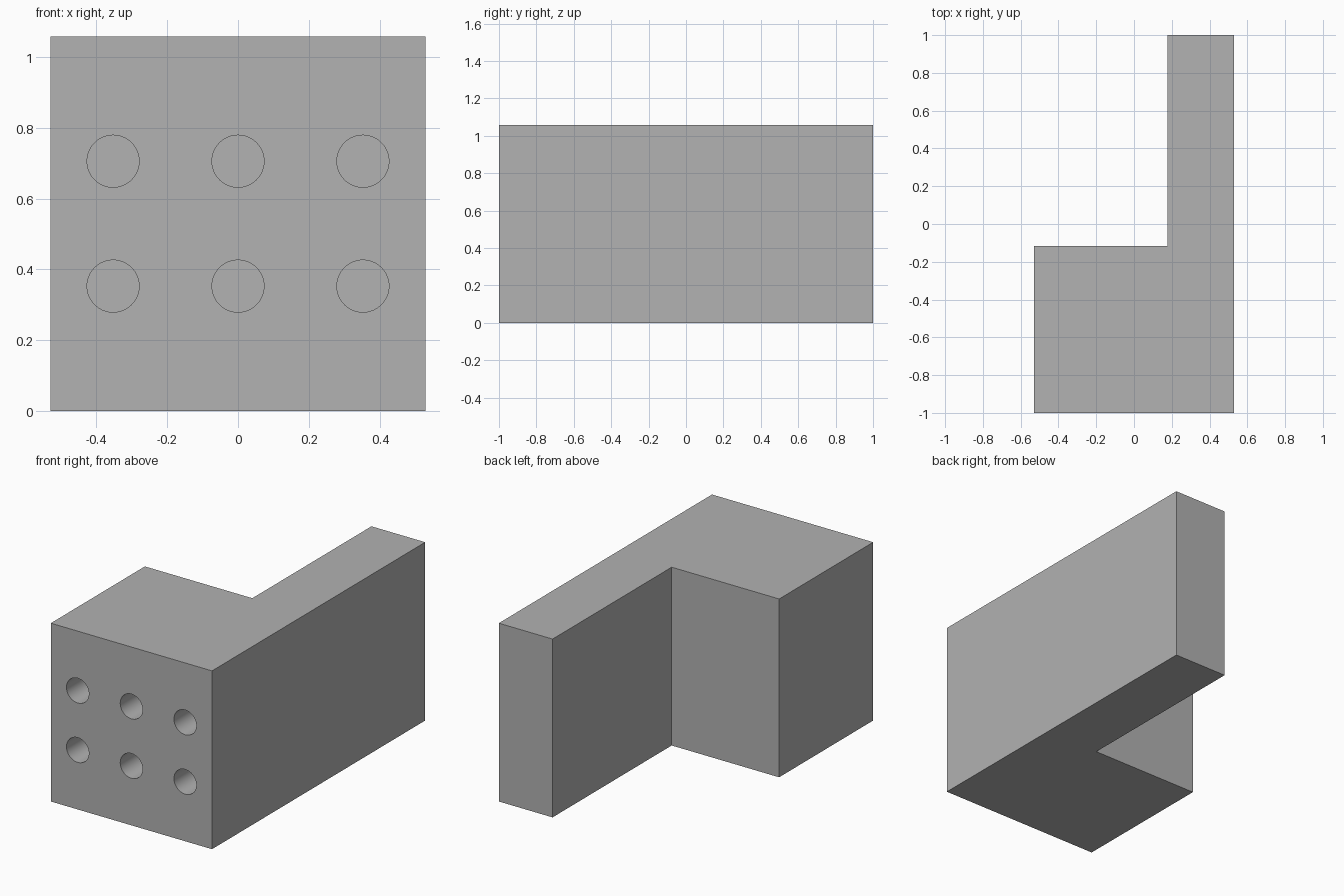
import bpy, bmesh, math
from mathutils import Matrix

if "Cube" in bpy.data.objects:
    bpy.data.objects.remove(bpy.data.objects["Cube"], do_unlink=True)

U = 1 / 17                      # design unit: the body is 34 units long
HEIGHT = 18 * U
HOLE_RADIUS = 1.25 * U
HOLE_DEPTH = 10 * U

# Single grey material
grey = bpy.data.materials.new("plain_grey")
grey.use_nodes = True
colour = (0.445, 0.445, 0.445, 1)
grey.diffuse_color = colour
grey.node_tree.nodes["Principled BSDF"].inputs["Base Color"].default_value = colour


def add_object(name, bm):
    bmesh.ops.recalc_face_normals(bm, faces=bm.faces)
    mesh = bpy.data.meshes.new(name)
    bm.to_mesh(mesh)
    bm.free()
    mesh.materials.append(grey)
    obj = bpy.data.objects.new(name, mesh)
    bpy.context.collection.objects.link(obj)
    return obj


# L-shaped body: wide front block with a narrow arm running back
outline = [(-9, -17), (9, -17), (9, 17), (3, 17), (3, -2), (-9, -2)]
bm = bmesh.new()
base = bm.faces.new([bm.verts.new((x * U, y * U, 0)) for x, y in outline])
top = bmesh.ops.extrude_face_region(bm, geom=[base])["geom"]
bmesh.ops.translate(bm, vec=(0, 0, HEIGHT),
                    verts=[v for v in top if isinstance(v, bmesh.types.BMVert)])
body = add_object("l_shaped_body", bm)

# Cutters for the blind holes: three columns, two rows, on the front face
bm = bmesh.new()
for x in (-6, 0, 6):
    for z in (6, 12):
        place = Matrix.Translation((x * U, -17 * U, z * U)) @ Matrix.Rotation(math.pi / 2, 4, "X")
        bmesh.ops.create_cone(bm, cap_ends=True, segments=64, radius1=HOLE_RADIUS,
                              radius2=HOLE_RADIUS, depth=2 * HOLE_DEPTH, matrix=place)
cutter = add_object("hole_cutter", bm)
cutter.hide_render = True

# Drill the holes, then discard the cutter
drill = body.modifiers.new("drill_holes", "BOOLEAN")
drill.operation = "DIFFERENCE"
drill.solver = "EXACT"
drill.object = cutter
bpy.ops.object.select_all(action="DESELECT")
body.select_set(True)
bpy.context.view_layer.objects.active = body
bpy.ops.object.modifier_apply(modifier=drill.name)
bpy.data.objects.remove(cutter, do_unlink=True)

# Smooth hole walls, sharp edges elsewhere
bpy.ops.object.shade_smooth_by_angle(angle=math.radians(30))
